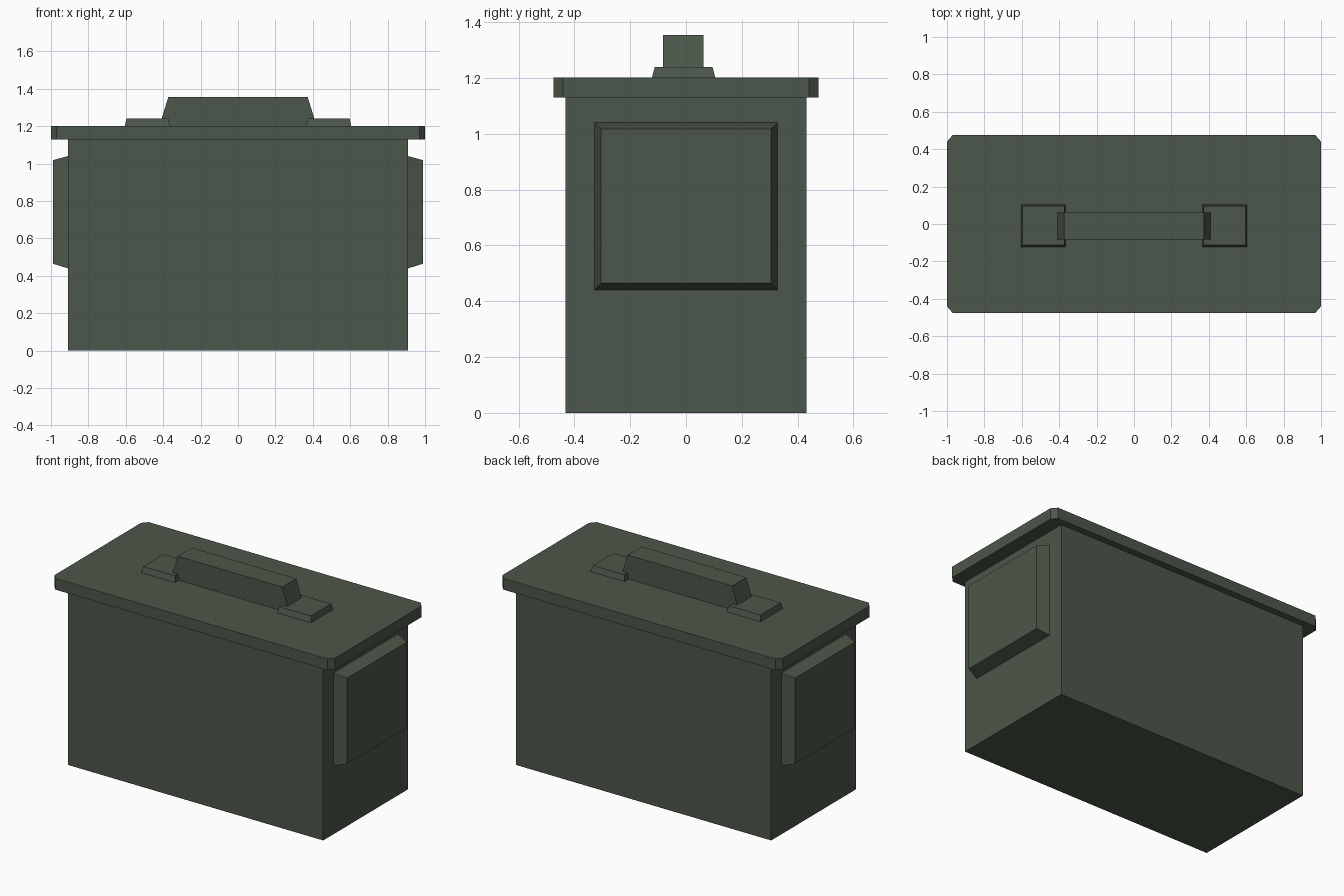
import bpy, bmesh

if "Cube" in bpy.data.objects:
    bpy.data.objects.remove(bpy.data.objects["Cube"])

green = bpy.data.materials.new("dull olive green")
green.diffuse_color = (0.073, 0.095, 0.069, 1)
green.use_nodes = True
green.node_tree.nodes["Principled BSDF"].inputs["Base Color"].default_value = green.diffuse_color


def loft(name, bottom, top):
    """Solid between two equal-length loops of 3D points."""
    bm = bmesh.new()
    a = [bm.verts.new(p) for p in bottom]
    b = [bm.verts.new(p) for p in top]
    bm.faces.new(a[::-1])
    bm.faces.new(b)
    n = len(a)
    for i in range(n):
        j = (i + 1) % n
        bm.faces.new((a[i], a[j], b[j], b[i]))
    bmesh.ops.recalc_face_normals(bm, faces=bm.faces)
    mesh = bpy.data.meshes.new(name)
    bm.to_mesh(mesh)
    bm.free()
    mesh.materials.append(green)
    obj = bpy.data.objects.new(name, mesh)
    bpy.context.collection.objects.link(obj)
    return obj


def rect(u0, u1, v0, v1):
    return [(u0, v0), (u1, v0), (u1, v1), (u0, v1)]


def at_z(loop, z):
    return [(u, v, z) for u, v in loop]


def at_x(loop, x):
    return [(x, u, v) for u, v in loop]


# Box body
body = rect(-0.91, 0.91, -0.432, 0.432)
loft("body", at_z(body, 0), at_z(body, 1.13))

# Overhanging lid with clipped corners
X, Y, cx, cy = 1.0, 0.475, 0.03, 0.035
lid = [(-X + cx, -Y), (X - cx, -Y), (X, -Y + cy), (X, Y - cy),
       (X - cx, Y), (-X + cx, Y), (-X, Y - cy), (-X, -Y + cy)]
loft("lid", at_z(lid, 1.13), at_z(lid, 1.202))

# Raised end panels and handle feet, one per side
for s, side in ((-1, "left"), (1, "right")):
    loft("end_panel_" + side,
         at_x(rect(-0.328, 0.328, 0.44, 1.04), s * 0.91),
         at_x(rect(-0.305, 0.305, 0.465, 1.018), s * 0.99))
    loft("handle_foot_" + side,
         at_z(rect(s * 0.365, s * 0.605, -0.122, 0.105), 1.202),
         at_z(rect(s * 0.372, s * 0.597, -0.112, 0.095), 1.24))

# Solid handle bar with sloped ends
loft("handle",
     at_z(rect(-0.42, 0.42, -0.082, 0.062), 1.202),
     at_z(rect(-0.373, 0.373, -0.082, 0.062), 1.355))
